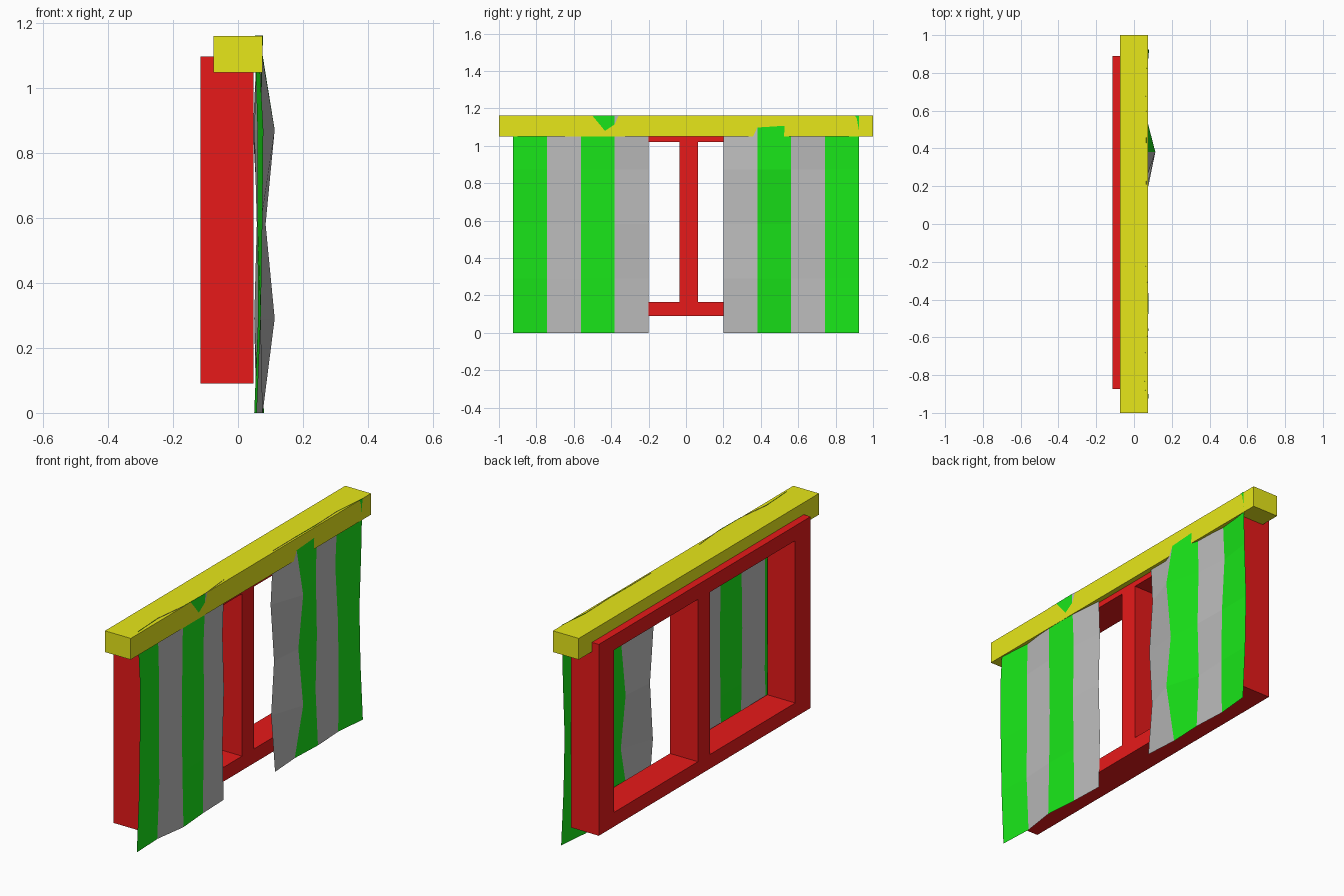
import bpy, bmesh

if "Cube" in bpy.data.objects:
    bpy.data.objects.remove(bpy.data.objects["Cube"])


def material(name, rgb):
    m = bpy.data.materials.new(name)
    m.diffuse_color = (*rgb, 1)
    m.use_nodes = True
    m.node_tree.nodes["Principled BSDF"].inputs["Base Color"].default_value = m.diffuse_color
    return m


RED = material("red", (0.8, 0.01, 0.01))
YELLOW = material("yellow", (0.8, 0.8, 0.01))
GREEN = material("green", (0.01, 0.8, 0.01))
GREY = material("grey", (0.5, 0.5, 0.5))


def finish(name, bm, mats):
    me = bpy.data.meshes.new(name)
    bm.to_mesh(me)
    bm.free()
    for m in mats:
        me.materials.append(m)
    ob = bpy.data.objects.new(name, me)
    bpy.context.collection.objects.link(ob)
    return ob


# curtain rail box
bm = bmesh.new()
bmesh.ops.create_cube(bm, size=1)
for v in bm.verts:
    v.co = (v.co.x * 0.15, v.co.y * 2, 1.105 + v.co.z * 0.112)
finish("curtain_rail", bm, [YELLOW])

# window frame: flat grid with two openings, extruded in depth
ys = [-0.873, -0.745, -0.035, 0.065, 0.762, 0.89]
zs = [0.09, 0.165, 1.02, 1.098]
bm = bmesh.new()
grid = [[bm.verts.new((-0.115, y, z)) for z in zs] for y in ys]
for i in range(5):
    for j in range(3):
        if not (j == 1 and i in (1, 3)):
            bm.faces.new((grid[i][j], grid[i + 1][j], grid[i + 1][j + 1], grid[i][j + 1]))
ext = bmesh.ops.extrude_face_region(bm, geom=bm.faces[:], use_keep_orig=True)
for v in ext["geom"]:
    if isinstance(v, bmesh.types.BMVert):
        v.co.x = 0.048
bmesh.ops.recalc_face_normals(bm, faces=bm.faces[:])
finish("window_frame", bm, [RED])


# striped curtain: sheet of 4 x 4 panels, depth given per column from hem to top
def curtain(name, y0, y1, depth, first):
    bm = bmesh.new()
    cols = [[bm.verts.new((x, y0 + (y1 - y0) * i / 4, 1.163 * j / 4))
             for j, x in enumerate(col)] for i, col in enumerate(depth)]
    for i in range(4):
        for j in range(4):
            f = bm.faces.new((cols[i][j], cols[i + 1][j], cols[i + 1][j + 1], cols[i][j + 1]))
            f.material_index = (i + first) % 2
    finish(name, bm, [GREEN, GREY])


curtain("curtain_left", -0.925, -0.2, [
    (0.058, 0.070, 0.075, 0.078, 0.062),
    (0.050, 0.062, 0.060, 0.060, 0.052),
    (0.076, 0.070, 0.066, 0.070, 0.074),
    (0.062, 0.066, 0.070, 0.065, 0.077),
    (0.056, 0.050, 0.058, 0.050, 0.060)], 0)
curtain("curtain_right", 0.2, 0.925, [
    (0.076, 0.053, 0.070, 0.050, 0.065),
    (0.064, 0.113, 0.085, 0.113, 0.064),
    (0.072, 0.058, 0.066, 0.060, 0.066),
    (0.063, 0.066, 0.062, 0.046, 0.060),
    (0.080, 0.066, 0.060, 0.070, 0.077)], 1)
